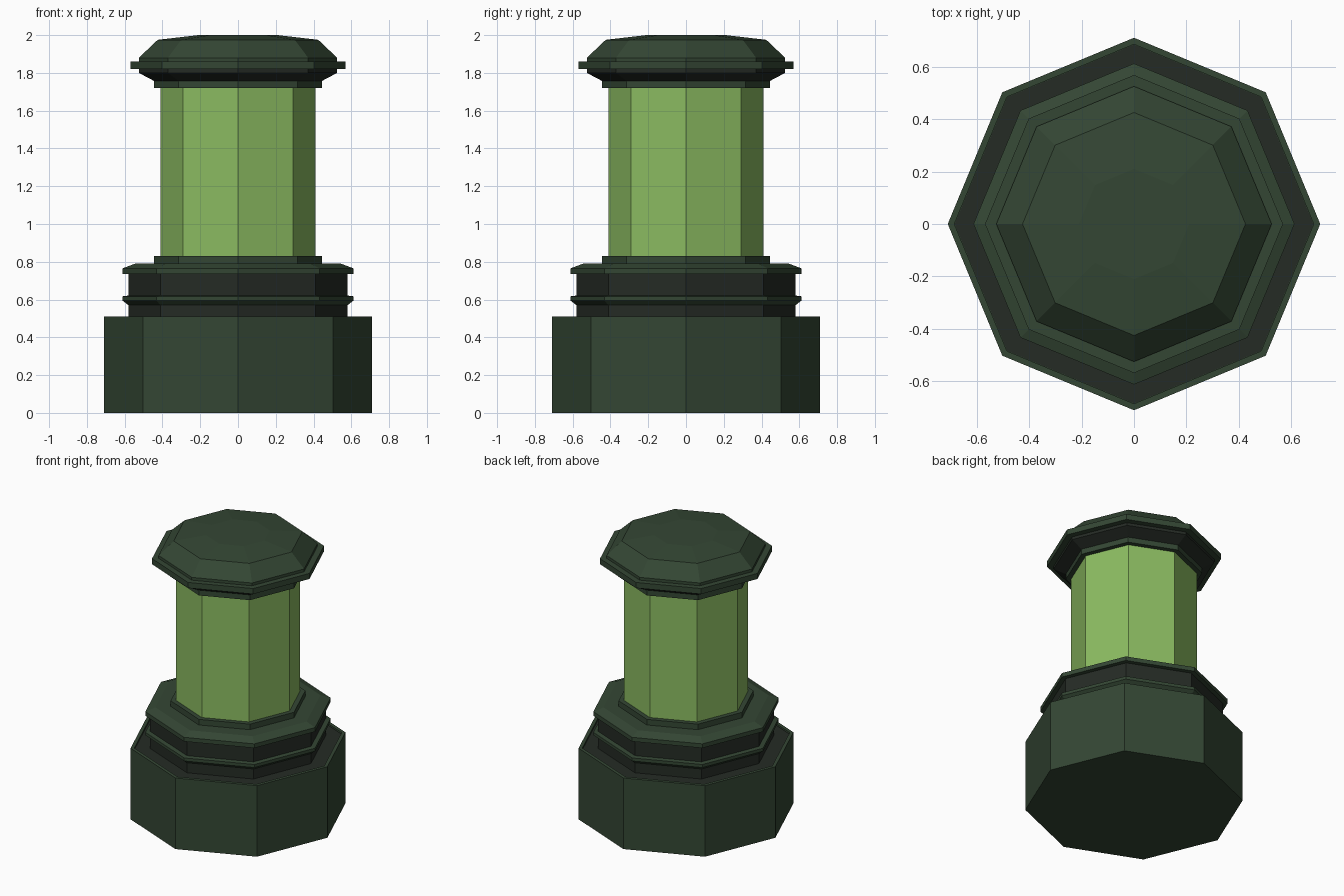
import bpy, bmesh
from math import cos, sin, pi

if "Cube" in bpy.data.objects:
    bpy.data.objects.remove(bpy.data.objects["Cube"])

SIDES = 8


def material(name, rgb):
    m = bpy.data.materials.new(name)
    m.diffuse_color = (*rgb, 1)
    m.use_nodes = True
    m.node_tree.nodes["Principled BSDF"].inputs["Base Color"].default_value = m.diffuse_color
    return m


green = material("light_green", (0.26, 0.50, 0.12))
dark = material("dark_green", (0.034, 0.062, 0.034))
darker = material("band_green", (0.018, 0.024, 0.018))


def octagon_part(name, profile, mat):
    """Stack octagonal rings (radius, z) into a closed, flat-shaded solid."""
    bm = bmesh.new()
    rings = [[bm.verts.new((r * cos(2 * pi * i / SIDES), r * sin(2 * pi * i / SIDES), z))
              for i in range(SIDES)] for r, z in profile]
    for a, b in zip(rings, rings[1:]):
        for i in range(SIDES):
            j = (i + 1) % SIDES
            bm.faces.new((a[i], a[j], b[j], b[i]))
    bm.faces.new(rings[0][::-1])
    bm.faces.new(rings[-1])
    mesh = bpy.data.meshes.new(name)
    bm.to_mesh(mesh)
    bm.free()
    mesh.materials.append(mat)
    ob = bpy.data.objects.new(name, mesh)
    bpy.context.collection.objects.link(ob)
    return ob


# Plinth with a thin raised rim
octagon_part("plinth", [(0.71, 0), (0.71, 0.51), (0.685, 0.51), (0.685, 0.495)], dark)
# Recessed bands between the mouldings
octagon_part("plinth_inset", [(0.684, 0.48), (0.684, 0.498), (0.58, 0.498), (0.58, 0.58)], darker)
octagon_part("neck_band", [(0.58, 0.60), (0.58, 0.75)], darker)
# Mouldings
octagon_part("lower_moulding", [(0.58, 0.57), (0.612, 0.595), (0.612, 0.617), (0.575, 0.622)], dark)
octagon_part("upper_moulding", [(0.58, 0.735), (0.612, 0.735), (0.612, 0.765), (0.545, 0.79), (0.44, 0.79)], dark)
octagon_part("lower_collar", [(0.445, 0.78), (0.445, 0.83)], dark)
# Column shaft
octagon_part("shaft", [(0.41, 0.82), (0.41, 1.73)], green)
# Cap: collar, flared underside, rim and low dome
octagon_part("upper_collar", [(0.445, 1.72), (0.445, 1.76)], dark)
octagon_part("cap_flare", [(0.44, 1.755), (0.525, 1.80), (0.525, 1.83)], darker)
octagon_part("cap_rim", [(0.52, 1.82), (0.568, 1.82), (0.568, 1.86), (0.51, 1.86)], dark)
octagon_part("cap_dome", [(0.525, 1.85), (0.525, 1.88), (0.425, 1.975), (0.21, 2.0)], dark)
